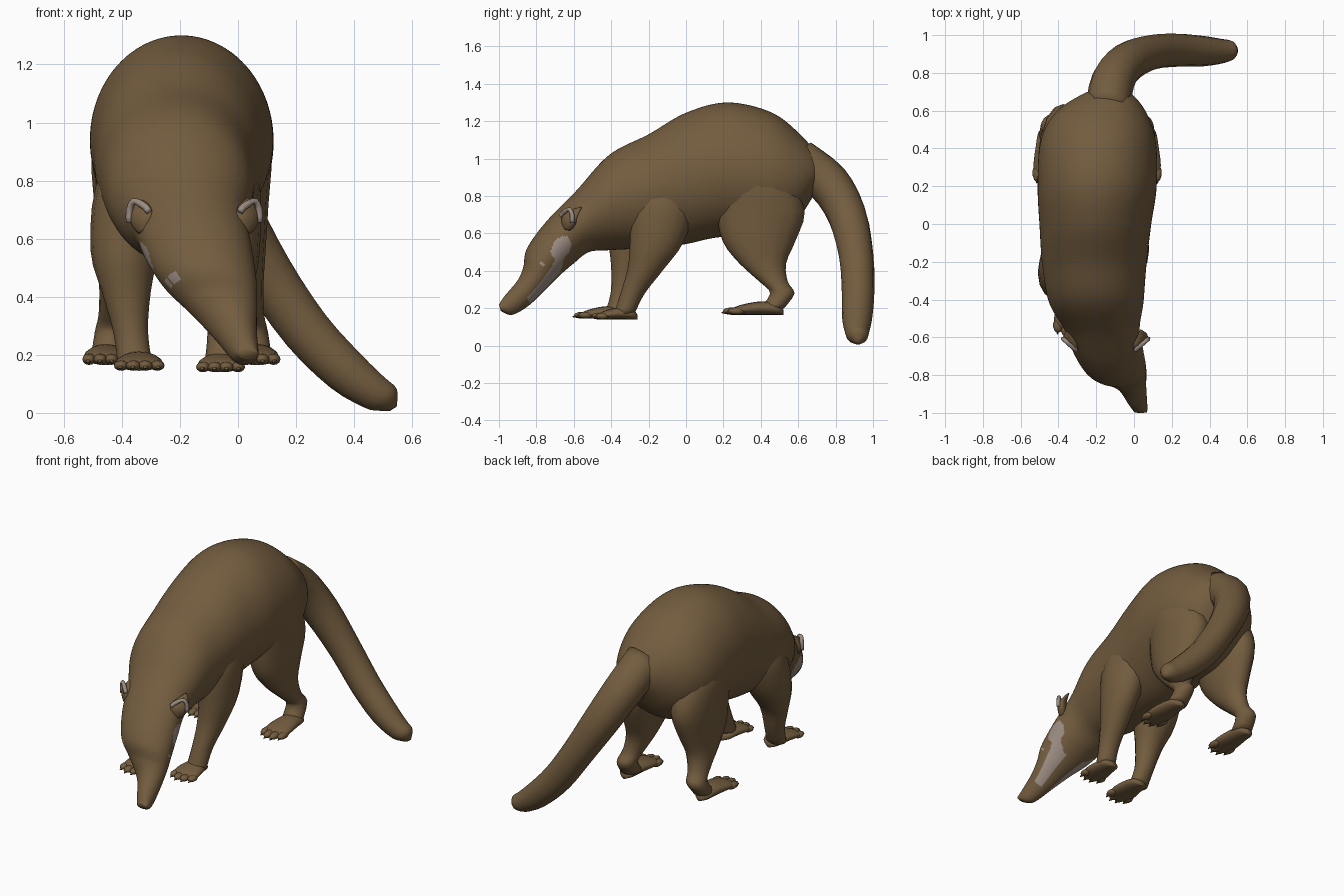
import bpy, bmesh, math
from mathutils import Vector, Matrix

old = bpy.data.objects.get("Cube")
if old:
    bpy.data.objects.remove(old)


def material(name, rgb):
    m = bpy.data.materials.new(name)
    m.use_nodes = True
    m.diffuse_color = (*rgb, 1)
    m.node_tree.nodes["Principled BSDF"].inputs["Base Color"].default_value = (*rgb, 1)
    return m


FUR = material("brown_fur", (0.172, 0.108, 0.049))
PALE = material("pale_fur", (0.33, 0.265, 0.225))


def finish(bm, name, mats):
    bmesh.ops.recalc_face_normals(bm, faces=bm.faces)
    mesh = bpy.data.meshes.new(name)
    bm.to_mesh(mesh)
    bm.free()
    for m in mats:
        mesh.materials.append(m)
    for p in mesh.polygons:
        p.use_smooth = True
    ob = bpy.data.objects.new(name, mesh)
    bpy.context.collection.objects.link(ob)
    return ob


def spline(p, u):
    """Smooth interpolation through a list of vectors."""
    i = min(int(u), len(p) - 2)
    t = u - i
    b, c = p[i], p[i + 1]
    a = p[i - 1] if i else b
    d = p[i + 2] if i + 2 < len(p) else c
    return b + t * ((c - a) / 2 + t * (a - 2.5 * b + 2 * c - d / 2
                                       + t * (1.5 * (b - c) + (d - a) / 2)))


def loft(name, stations, steps=3, sides=16, mats=(FUR,), paint=None):
    """Skin elliptical rings; each station is a centre and two half axes."""
    cs, xs, ys = ([Vector(s[k]) for s in stations] for k in range(3))
    bm = bmesh.new()
    rings = []
    count = (len(stations) - 1) * steps
    for k in range(count + 1):
        u = k / steps
        c, a, b = spline(cs, u), spline(xs, u), spline(ys, u)
        angles = [2 * math.pi * j / sides for j in range(sides)]
        rings.append([bm.verts.new(c + a * math.cos(t) + b * math.sin(t)) for t in angles])
    for k in range(count):
        for j in range(sides):
            n = (j + 1) % sides
            f = bm.faces.new((rings[k][j], rings[k][n], rings[k + 1][n], rings[k + 1][j]))
            if paint:
                t = 2 * math.pi * (j + 0.5) / sides
                f.material_index = paint((k + 0.5) / steps, math.sin(t), math.cos(t) > 0)
    bm.faces.new(rings[0])
    bm.faces.new(rings[-1])
    return finish(bm, name, mats)


def tube(name, points, ref, steps=3, sides=14, mat=FUR):
    """Round tube through (x, y, z, radius) points."""
    ps = [Vector(p[:3]) for p in points]
    stations = []
    for i, p in enumerate(ps):
        t = ps[min(i + 1, len(ps) - 1)] - ps[max(i - 1, 0)]
        a = t.cross(Vector(ref)).normalized()
        b = t.cross(a).normalized()
        stations.append((p, a * points[i][3], b * points[i][3]))
    return loft(name, stations, steps, sides, (mat,))


# Body and head: top y, top z, bottom y, bottom z, centre x, half width
profile = [
    (-1.0, .22, -.99, .185, .035, .035), (-.97, .265, -.93, .165, .02, .05),
    (-.90, .35, -.84, .215, -.01, .075), (-.87, .42, -.74, .31, -.055, .12),
    (-.85, .52, -.67, .38, -.098, .162), (-.75, .66, -.60, .44, -.135, .185),
    (-.59, .825, -.52, .50, -.17, .20), (-.41, 1.02, -.42, .51, -.20, .25),
    (-.2, 1.13, -.25, .52, -.21, .275), (0, 1.245, -.02, .54, -.205, .295),
    (.22, 1.30, .18, .58, -.195, .315), (.45, 1.25, .42, .58, -.19, .305),
    (.6, 1.14, .58, .66, -.175, .24), (.70, 1.02, .68, .8, -.14, .125),
    (.72, .93, .71, .87, -.13, .04)]


def face_marks(u, v, left):
    """Cheek stripe that broadens into a rounded patch below the ear, and eye spots."""
    climb = max(0, u - 4.1)
    stripe = 2.1 < u < 4.9 and -.92 + climb * .5 < v < -.42 + climb * .3
    patch = ((u - 4.9) / .47) ** 2 + ((v + .2) / .38) ** 2 < 1
    if left:
        spot = abs(u - 3.85) < .1 and abs(v) < .1
    else:
        spot = abs(u - 3.8) < .14 and (abs(v - .52) < .12 or abs(v - .2) < .1)
    return int(stripe or patch or spot)


loft("body_and_head",
     [((x, (ty + by) / 2, (tz + bz) / 2), (w, 0, 0), (0, (ty - by) / 2, (tz - bz) / 2))
      for ty, tz, by, bz, x, w in profile],
     steps=14, sides=96, mats=(FUR, PALE), paint=face_marks)

# Tail sweeping down to the left
tube("tail", [(-.14, .60, .99, .12), (-.11, .76, .87, .115), (-.03, .86, .70, .105),
              (.10, .91, .48, .092), (.235, .92, .285, .087), (.37, .915, .145, .08),
              (.47, .915, .07, .064), (.515, .92, .045, .05), (.535, .92, .014, .014)], (1, 0, 1))


def leg(name, rings):
    """Leg from (x, y, z, half width, half depth) rings."""
    loft(name, [((x, y, z), (w, 0, 0), (0, d, 0)) for x, y, z, w, d in rings])


def foot(name, x, heel, toe, z, w, h):
    """Flat foot with four toes and small claws."""
    n = toe - heel
    loft(name, [((x, heel + n * t, z + h * k), (w * s, 0, 0), (0, 0, h * k))
                for t, s, k in ((0, .2, .4), (.1, .65, .8), (.35, .85, 1),
                                (.65, 1, .8), (.82, .85, .55), (.88, .4, .3))])
    bm = bmesh.new()
    for i in (-1.5, -.5, .5, 1.5):
        reach = heel + n * (.86 if abs(i) < 1 else .78)
        tip = Matrix.Translation((x + i * w * .5, reach, z + h * .55))
        size = Matrix.Diagonal((w * .32, abs(n) * .15, h * .55, 1))
        bmesh.ops.create_uvsphere(bm, u_segments=10, v_segments=6, radius=1, matrix=tip @ size)
        claw = Matrix.Translation((x + i * w * .52, reach + n * .12, z + h * .38))
        bmesh.ops.create_cone(bm, cap_ends=True, segments=6, radius1=.015, radius2=.002,
                              depth=.035, matrix=claw @ Matrix.Rotation(math.radians(100), 4, 'X'))
    finish(bm, name + "_toes", (FUR,))


# Front legs, the right one stepping forward
leg("front_leg_right", [(-.34, -.19, .92, .06, .08), (-.36, -.21, .78, .13, .17),
                        (-.39, -.27, .56, .118, .14), (-.385, -.32, .42, .085, .08),
                        (-.37, -.345, .28, .06, .058), (-.355, -.385, .17, .06, .05)])
foot("front_foot_right", -.34, -.33, -.595, .145, .083, .033)
leg("front_leg_left", [(-.05, -.10, .92, .06, .08), (-.045, -.12, .78, .12, .17),
                       (-.025, -.155, .56, .10, .145), (-.03, -.21, .42, .08, .10),
                       (-.045, -.285, .28, .06, .065), (-.055, -.33, .17, .06, .055)])
foot("front_foot_left", -.06, -.26, -.50, .14, .08, .033)

# Hind legs, mirrored across the body's middle line
for side, s in (("left", 1), ("right", -1)):
    mid = -.195
    rings = [(.15, .36, 1.05, .09, .11), (.18, .37, .90, .127, .19),
             (.18, .40, .72, .12, .235), (.19, .39, .56, .10, .195),
             (.205, .41, .44, .078, .125), (.225, .47, .34, .06, .075),
             (.24, .515, .28, .058, .065), (.25, .46, .20, .06, .065)]
    leg("hind_leg_" + side, [(mid + s * x, y, z, w, d) for x, y, z, w, d in rings])
    foot("hind_foot_" + side, mid + s * .26, .52, .20, .165, .077, .036)

# Pointed ears turned outward, with a pale rim along the upper edge
for side, s in (("left", 1), ("right", -1)):
    place = (Matrix.Translation((-.15 + s * .182, -.625, .68))
             @ Matrix.Rotation(s * math.radians(42), 4, 'Z')
             @ Matrix.Rotation(s * math.radians(15), 4, 'Y'))
    turn = place.to_3x3()
    loft("ear_" + side,
         [(place @ Vector((s * x, y, z)), turn @ Vector((w, 0, 0)), turn @ Vector((0, d, 0)))
          for x, y, z, w, d in ((0, 0, -.06, .025, .02), (0, 0, -.02, .05, .028),
                                (.005, .005, .02, .047, .022), (.018, .025, .05, .025, .014),
                                (.028, .045, .07, .004, .004))])
    rim = [(-.05, 0), (-.04, .018), (-.015, .04), (.01, .053), (.035, .03), (.047, -.012)]
    tube("ear_rim_" + side, [(*(place @ Vector((s * x, -.016, z))), .012) for x, z in rim],
         (0, 1, 0), steps=2, sides=8, mat=PALE)
